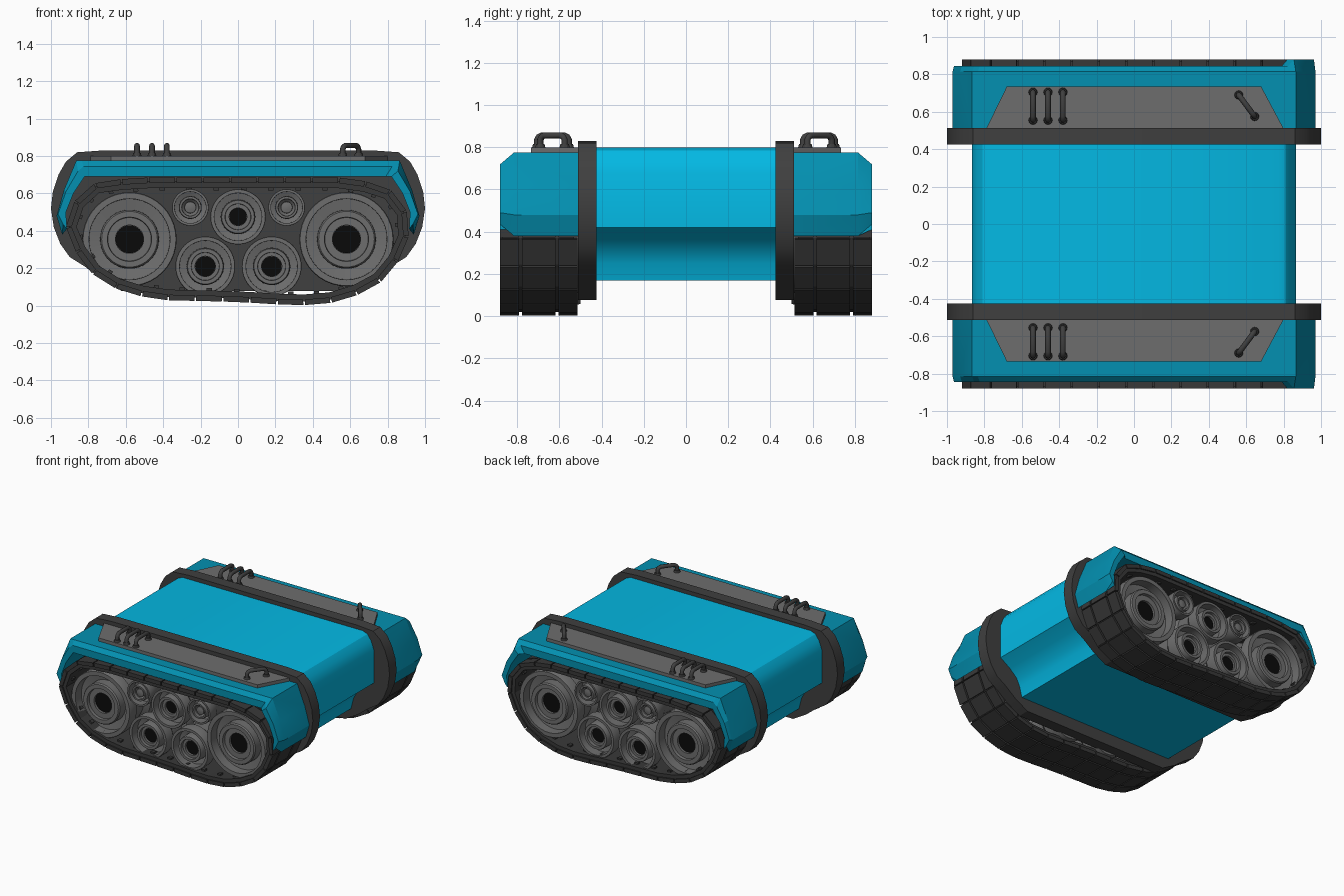
import bpy, bmesh
from math import sin, cos, pi
from mathutils import Vector

cube = bpy.data.objects.get("Cube")
if cube:
    bpy.data.objects.remove(cube)


def material(name, rgb, rough=0.6):
    m = bpy.data.materials.new(name)
    m.use_nodes = True
    m.diffuse_color = (*rgb, 1)
    b = m.node_tree.nodes["Principled BSDF"]
    b.inputs["Base Color"].default_value = (*rgb, 1)
    b.inputs["Roughness"].default_value = rough
    return m


BRIGHT = material("bright teal", (0.001, 0.48, 0.77))
TEAL = material("deep teal", (0.001, 0.28, 0.44))
GREY = material("mid grey", (0.155, 0.155, 0.155))
DARK = material("dark grey", (0.05, 0.05, 0.05))
RUBBER = material("rubber", (0.04, 0.04, 0.04))
BLACK = material("bore black", (0.003, 0.003, 0.003))


def add_skin(bm, outlines):
    """Skin a list of 3D outlines with equal point counts and cap both ends."""
    rings = [[bm.verts.new(p) for p in pts] for pts in outlines]
    n = len(rings[0])
    for a, b in zip(rings, rings[1:]):
        for i in range(n):
            j = (i + 1) % n
            bm.faces.new((a[i], a[j], b[j], b[i]))
    bm.faces.new(rings[0])
    bm.faces.new(rings[-1])


def add_loft(bm, sections):
    """Skin a list of (y, [(x, z), ...]) outlines."""
    add_skin(bm, [[(x, y, z) for x, z in pts] for y, pts in sections])


def smooth(ob, angle):
    bpy.ops.object.select_all(action='DESELECT')
    ob.select_set(True)
    bpy.context.view_layer.objects.active = ob
    bpy.ops.object.shade_smooth_by_angle(angle=angle)


def finish(name, bm, mat, angle=0.5):
    bmesh.ops.recalc_face_normals(bm, faces=bm.faces)
    me = bpy.data.meshes.new(name)
    bm.to_mesh(me)
    bm.free()
    me.materials.append(mat)
    ob = bpy.data.objects.new(name, me)
    bpy.context.collection.objects.link(ob)
    if angle:
        smooth(ob, angle)
    return ob


def loft(name, sections, mat, angle=0.5):
    bm = bmesh.new()
    add_loft(bm, sections)
    return finish(name, bm, mat, angle)


def both(right):
    """Complete a profile of x > 0 points by mirroring it across x = 0."""
    return right + [(-x, z) for x, z in reversed(right)]


def circle(cx, cz, r, n=40):
    return [(cx + r * cos(2 * pi * i / n), cz + r * sin(2 * pi * i / n)) for i in range(n)]


# Central hull with an undercut and a lower lip
hull = both([(0.77, 0.8), (0.81, 0.785), (0.84, 0.745), (0.865, 0.68), (0.865, 0.42),
             (0.78, 0.365), (0.72, 0.31), (0.69, 0.25), (0.67, 0.17)])
loft("hull", [(-0.43, hull), (0.43, hull)], BRIGHT)

# Profiles shared by both sides
hoop = both([(0.72, 0.83), (0.86, 0.82), (0.92, 0.77), (0.96, 0.70), (0.99, 0.61),
             (1.0, 0.52), (0.985, 0.42), (0.95, 0.33), (0.9, 0.26), (0.82, 0.21),
             (0.73, 0.14), (0.62, 0.077)])

# Fender stations from tip to top: outer edge, shoulder and inner edge as (x, z)
FENDER = [((0.94, 0.38), (0.935, 0.435), (0.915, 0.41)),
          ((0.97, 0.48), (0.962, 0.49), (0.92, 0.5)),
          ((0.93, 0.62), (0.92, 0.61), (0.88, 0.6)),
          ((0.865, 0.775), (0.855, 0.72), (0.82, 0.69)),
          ((0.835, 0.775), (0.825, 0.745), (0.79, 0.69))]

TRACK = [(-0.92, 0.42), (-0.87, 0.29), (-0.78, 0.17), (-0.62, 0.07), (-0.42, 0.03),
         (0.0, 0.02), (0.32, 0.0), (0.5, 0.015), (0.7, 0.075), (0.82, 0.17),
         (0.89, 0.3), (0.93, 0.42), (0.885, 0.56), (0.78, 0.65), (0.55, 0.685),
         (-0.55, 0.685), (-0.76, 0.66), (-0.87, 0.57)]


def build_fender(name, s):
    def station(e, outer, shoulder, inner, reach):
        ring = ((outer, 0.51), (outer, 0.815), (shoulder, reach), (inner, reach), (inner, 0.51))
        return [(e * x, s * y, z) for (x, z), y in ring]

    # The +x end flares out to the full track width
    rings = [station(1, *row, 0.845 if i == 4 else 0.88) for i, row in enumerate(FENDER)]
    rings += [station(-1, *row, 0.845) for row in reversed(FENDER)]
    bm = bmesh.new()
    add_skin(bm, rings)
    finish(name, bm, TEAL, 0.3)


def resample(points, count):
    pts = [Vector(p) for p in points]
    pairs = list(zip(pts, pts[1:] + pts[:1]))
    step = sum((b - a).length for a, b in pairs) / count
    out, left = [], 0.0
    for a, b in pairs:
        d = (b - a).length
        while left < d and len(out) < count:
            out.append(a.lerp(b, left / d))
            left += step
        left -= d
    return out


def build_track(name, s):
    n = 30
    outer = resample(TRACK, n)
    normals = []
    for i in range(n):
        t = (outer[(i + 1) % n] - outer[i - 1]).normalized()
        normals.append(Vector((-t.y, t.x)))
    bm = bmesh.new()

    def block(i, lo, hi, trim, y0, y1):
        j = (i + 1) % n
        rows = []
        for depth in (lo, hi):
            a, b = outer[i] + normals[i] * depth, outer[j] + normals[j] * depth
            rows.append((a.lerp(b, trim), a.lerp(b, 1 - trim)))
        (a, b), (c, d) = rows
        quad = [tuple(p) for p in (a, b, d, c)]
        add_loft(bm, [(s * y0, quad), (s * y1, quad)])

    for i in range(n):
        # Carrier link, three tread pads and two guide teeth
        block(i, 0.018, 0.057, 0.0, 0.53, 0.87)
        for y0, y1 in ((0.515, 0.605), (0.618, 0.777), (0.79, 0.88)):
            block(i, 0.0, 0.03, 0.03, y0, y1)
        for y0, y1 in ((0.56, 0.59), (0.80, 0.83)):
            block(i, 0.057, 0.07, 0.4, y0, y1)
    finish(name, bm, RUBBER, 0)


def build_wheel(name, s, x, z, r, bore):
    # Flat rim, recessed web, raised hub and bore as (radius fraction, y)
    shape = [(0.95, 0.5), (1, 0.53), (1, 0.60), (0.85, 0.63), (0.85, 0.74), (1, 0.77),
             (1, 0.845), (0.985, 0.852), (0.86, 0.852), (0.855, 0.78), (0.625, 0.77),
             (0.62, 0.838), (0.59, 0.848), (0.47, 0.848), (0.46, 0.825)]
    if bore:
        shape += [(bore, 0.825), (bore, 0.72)]
    else:
        shape += [(0.32, 0.81), (0.31, 0.835), (0.1, 0.84)]
    loft(name, [(s * y, circle(x, z, r * f)) for f, y in shape], GREY)
    if bore:
        disc = circle(x, z, r * bore * 0.99)
        loft(name + "_bore", [(s * 0.80, disc), (s * 0.808, disc)], BLACK)


def build_handle(name, a, b):
    a, b = Vector((*a, 0.79)), Vector((*b, 0.79))
    up = Vector((0, 0, 1))
    path = [a, a + up * 0.045, a.lerp(b, 0.05) + up * 0.058, a.lerp(b, 0.15) + up * 0.066,
            a.lerp(b, 0.85) + up * 0.066, a.lerp(b, 0.95) + up * 0.058, b + up * 0.045, b]
    cu = bpy.data.curves.new(name, 'CURVE')
    cu.dimensions = '3D'
    cu.bevel_depth = 0.015
    cu.bevel_resolution = 2
    cu.use_fill_caps = True
    sp = cu.splines.new('POLY')
    sp.points.add(len(path) - 1)
    for p, co in zip(sp.points, path):
        p.co = (*co, 1)
    cu.materials.append(DARK)
    ob = bpy.data.objects.new(name, cu)
    bpy.context.collection.objects.link(ob)
    bpy.ops.object.select_all(action='DESELECT')
    ob.select_set(True)
    bpy.context.view_layer.objects.active = ob
    bpy.ops.object.convert(target='MESH')
    smooth(bpy.context.view_layer.objects.active, 0.9)
    # Round mounting feet
    for foot in (a, b):
        bm = bmesh.new()
        bmesh.ops.create_cone(bm, cap_ends=True, segments=12, radius1=0.025,
                              radius2=0.02, depth=0.02)
        bmesh.ops.translate(bm, verts=bm.verts, vec=foot + up * 0.015)
        finish(name + "_foot", bm, DARK)


for side, s in (("back", 1), ("front", -1)):
    loft(side + "_hoop", [(s * 0.425, hoop), (s * 0.512, hoop)], DARK, 0.4)
    build_fender(side + "_fender", s)

    # Trapezoid deck plate
    deck = [(-0.79, 0.51), (0.80, 0.51), (0.68, 0.735), (-0.68, 0.735)]
    bm = bmesh.new()
    add_skin(bm, [[(x, s * y, z) for x, y in deck] for z in (0.77, 0.8)])
    finish(side + "_deck_plate", bm, GREY, 0)

    build_track(side + "_track", s)
    for i, x in enumerate((-0.58, 0.58)):
        build_wheel(f"{side}_drive_wheel_{i}", s, x, 0.355, 0.252, 0.3)
    for i, x in enumerate((-0.175, 0.18)):
        build_wheel(f"{side}_road_wheel_{i}", s, x, 0.21, 0.16, 0.34)
    build_wheel(side + "_centre_wheel", s, 0, 0.475, 0.148, 0.32)
    for i, x in enumerate((-0.255, 0.26)):
        build_wheel(f"{side}_return_roller_{i}", s, x, 0.525, 0.098, 0)

    for i, x in enumerate((-0.54, -0.46, -0.38)):
        build_handle(f"{side}_handle_{i}", (x, s * 0.555), (x, s * 0.705))
    build_handle(side + "_angled_handle", (0.56, s * 0.69), (0.645, s * 0.575))
